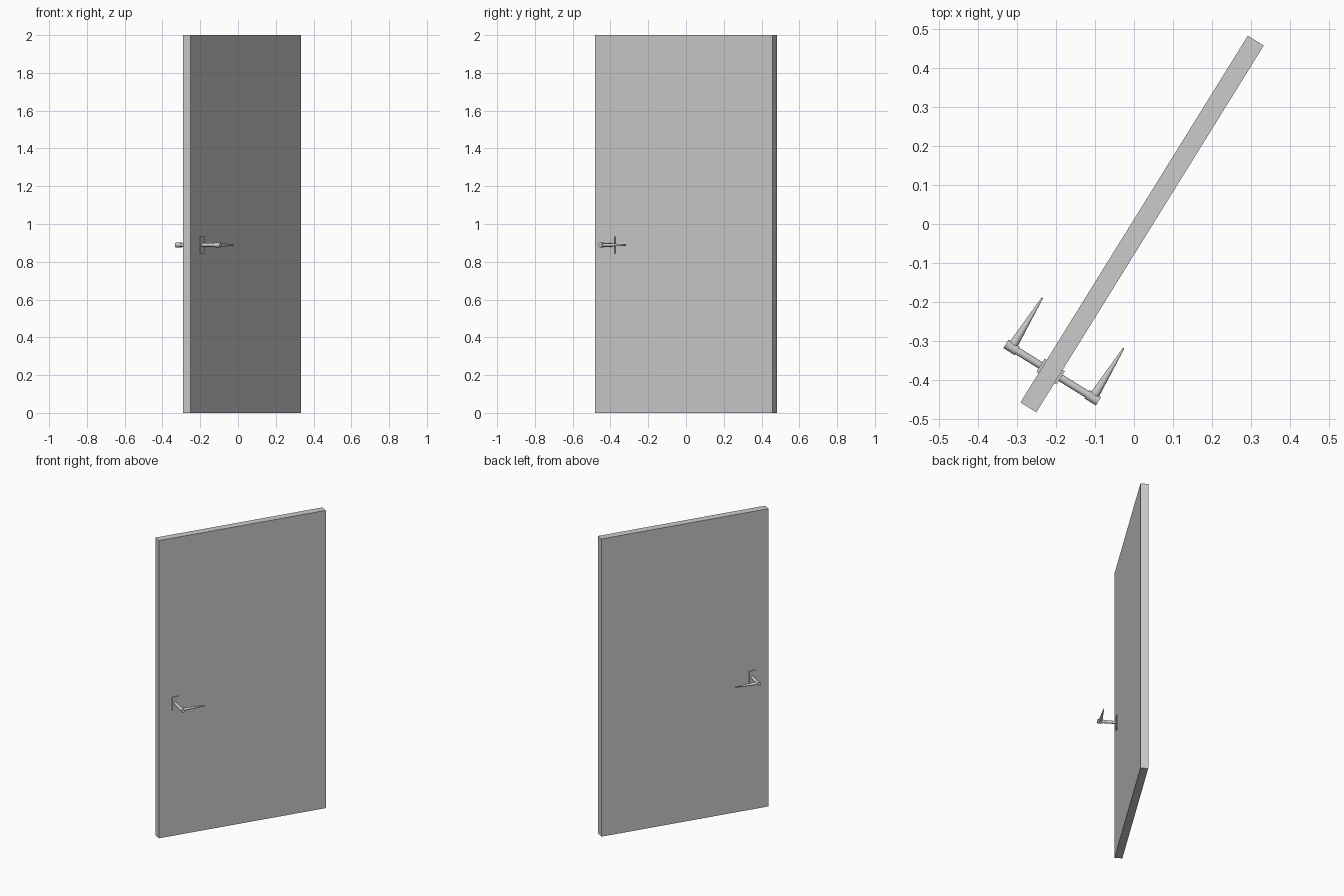
import bpy, math
from mathutils import Matrix, Vector

if "Cube" in bpy.data.objects:
    bpy.data.objects.remove(bpy.data.objects["Cube"])

# Door frame: local x runs along the door width, local y is its thickness
DOOR = Matrix.Translation((0.0207, 0.0, 0)) @ Matrix.Rotation(math.radians(58.2), 4, 'Z')
HX, HZ, OFF = -0.445, 0.889, -0.005   # handle axis position, offset through the thickness


def place(name, local, smooth=False):
    ob = bpy.context.object
    ob.name = name
    ob.data.transform(DOOR @ local)
    if smooth:
        bpy.ops.object.shade_smooth_by_angle(angle=math.radians(40))
    return ob


def box(name, center, size):
    bpy.ops.mesh.primitive_cube_add(size=1)
    return place(name, Matrix.Translation(center) @ Matrix.Diagonal((*size, 1)))


def rod(name, start, end, radius):
    a, b = Vector(start), Vector(end)
    bpy.ops.mesh.primitive_cylinder_add(vertices=32, radius=radius, depth=(b - a).length)
    rot = (b - a).to_track_quat('Z', 'Y').to_matrix().to_4x4()
    return place(name, Matrix.Translation((a + b) / 2) @ rot, True)


def lever(name, start, length):
    # tapered grip along local x, thin at the tip
    bpy.ops.mesh.primitive_cone_add(vertices=32, radius1=1, radius2=1, depth=1)
    for v in bpy.context.object.data.vertices:
        tip = v.co.z > 0
        wide, tall = (0.002, 0.0045) if tip else (0.0125, 0.0095)
        v.co = Vector((length if tip else 0, v.co.y * wide, -v.co.x * tall))
    return place(name, Matrix.Translation(start), True)


# Door leaf
box("door_leaf", (0, 0, 1), (1.106, 0.048, 2))

# Handle set on each side
for side, s in (("left", 1), ("right", -1)):
    def y(d):
        return OFF + s * d
    box(side + "_plate", (HX, s * 0.026, HZ), (0.04, 0.009, 0.09))
    rod(side + "_spindle", (HX, s * 0.02, HZ), (HX, y(0.115), HZ), 0.0095)
    rod(side + "_knuckle", (HX, y(0.105), HZ), (HX, y(0.1395), HZ), 0.0125)
    lever(side + "_lever", (HX, y(0.1225), HZ), 0.15)
